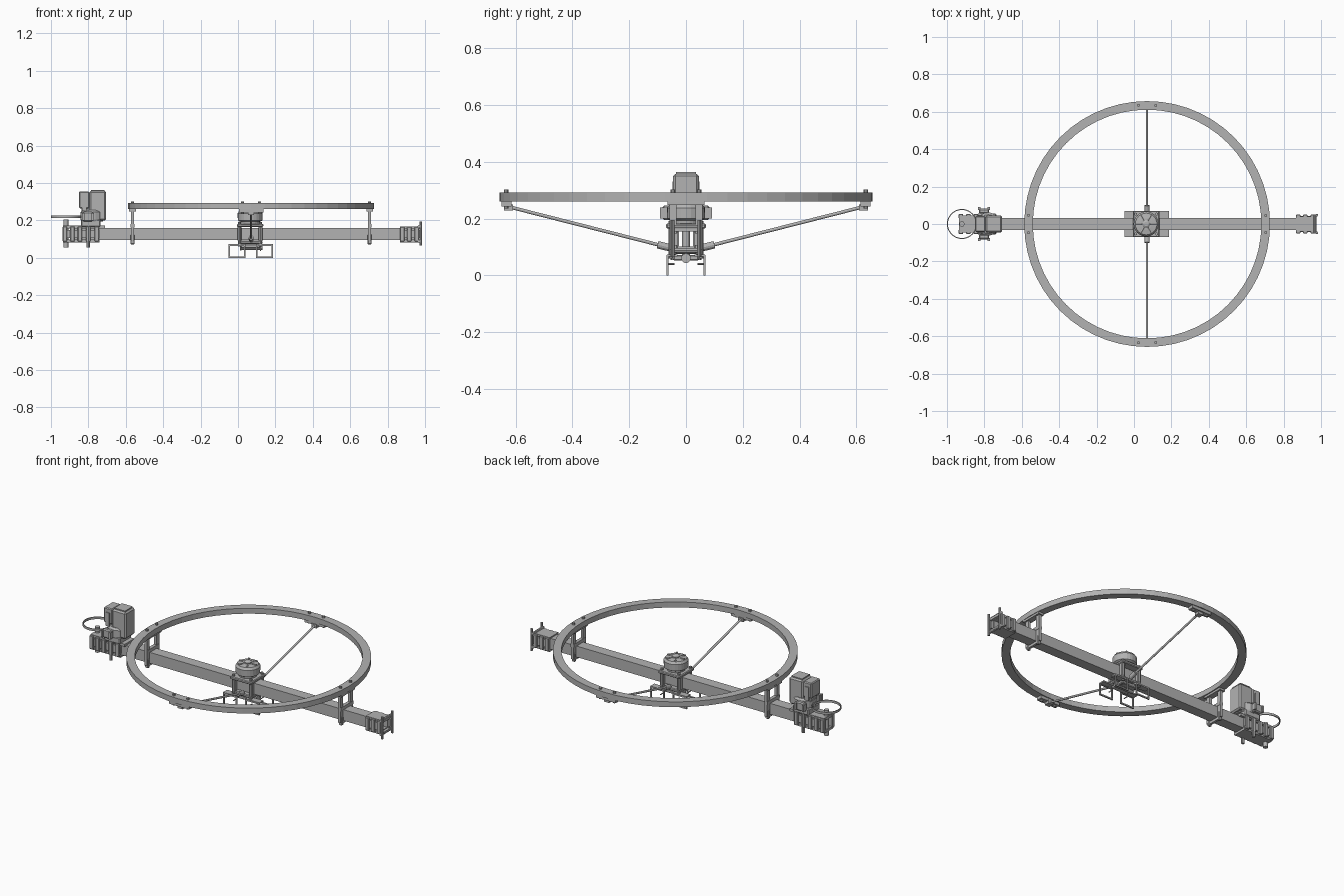
import bpy, bmesh, math
from mathutils import Vector

cube = bpy.data.objects.get("Cube")
if cube:
    bpy.data.objects.remove(cube, do_unlink=True)

grey = bpy.data.materials.new("plain grey")
grey.use_nodes = True
COLOUR = (0.45, 0.45, 0.45, 1)
grey.diffuse_color = COLOUR
grey.node_tree.nodes["Principled BSDF"].inputs["Base Color"].default_value = COLOUR
CX = 0.07   # centre of ring and hub


def finish(name, bm):
    bmesh.ops.recalc_face_normals(bm, faces=bm.faces)
    me = bpy.data.meshes.new(name)
    bm.to_mesh(me)
    bm.free()
    me.materials.append(grey)
    ob = bpy.data.objects.new(name, me)
    bpy.context.collection.objects.link(ob)
    return ob


def box(name, x, y, z, bevel=0):
    bm = bmesh.new()
    bmesh.ops.create_cube(bm, size=1)
    for v in bm.verts:
        v.co = [(a + b) / 2 + c * (b - a) for (a, b), c in zip((x, y, z), v.co)]
    if bevel:
        bmesh.ops.bevel(bm, geom=bm.edges[:], offset=bevel, segments=1, affect='EDGES')
    return finish(name, bm)


def pair(name, x, y, z, bevel=0):
    """Box and its mirror image across y = 0."""
    box(name + "_left", x, y, z, bevel)
    box(name + "_right", x, (-y[1], -y[0]), z, bevel)


def rod(name, a, b, r, sides=12):
    a, b = Vector(a), Vector(b)
    bm = bmesh.new()
    bmesh.ops.create_cone(bm, cap_ends=True, segments=sides, radius1=r, radius2=r, depth=(b - a).length)
    q = (b - a).to_track_quat('Z', 'Y')
    for v in bm.verts:
        v.co = q @ v.co + (a + b) / 2
    return finish(name, bm)


def lathe(name, profile, x, y, sides, closed=False):
    bm = bmesh.new()
    rings = []
    for r, z in profile:
        rings.append([bm.verts.new((x + r * math.cos(t), y + r * math.sin(t), z))
                      for t in (2 * math.pi * i / sides for i in range(sides))])
    for a, b in zip(rings, rings[1:] + (rings[:1] if closed else [])):
        for i in range(sides):
            j = (i + 1) % sides
            bm.faces.new((a[i], a[j], b[j], b[i]))
    if not closed:
        bm.faces.new(rings[0])
        bm.faces.new(rings[-1])
    return finish(name, bm)


def frame(name, w, h, t, depth, place):
    """Rectangular outline of bar t, mapped to space by place(u, v, d)."""
    bm = bmesh.new()
    loops = []
    for d in (-depth / 2, depth / 2):
        for s in (0, t):
            u, v = w / 2 - s, h / 2 - s
            loops.append([bm.verts.new(place(p, q, d)) for p, q in ((-u, -v), (u, -v), (u, v), (-u, v))])
    for a, b in ((0, 1), (1, 3), (3, 2), (2, 0)):
        for i in range(4):
            j = (i + 1) % 4
            bm.faces.new((loops[a][i], loops[a][j], loops[b][j], loops[b][i]))
    return finish(name, bm)


# Hollow square beam
frame("beam", 0.062, 0.065, 0.006, 1.85, lambda u, v, d: (0.035 + d, u, 0.128 + v))

# Large guard ring
lathe("guard_ring", [(0.611, 0.26), (0.657, 0.26), (0.657, 0.292), (0.611, 0.292)], CX, 0, 56, True)

# Ring bolts, struts and beam brackets
for s in (-1, 1):
    for k in (-0.046, 0.046):
        for n, x, y in (("side", CX + s * 0.634, k), ("end", CX + k, s * 0.634)):
            rod("ring_bolt_" + n, (x, y, 0.235), (x, y, 0.302), 0.008, 8)
    box("strut_ring_mount", (CX - 0.065, CX + 0.065), sorted((s * 0.615, s * 0.65)), (0.243, 0.26))
    box("strut_ring_socket", (CX - 0.016, CX + 0.016), sorted((s * 0.61, s * 0.642)), (0.228, 0.25))
    rod("strut", (CX, s * 0.63, 0.243), (CX, s * 0.075, 0.102), 0.006)
    rod("strut_sleeve", (CX, s * 0.1, 0.108), (CX, s * 0.055, 0.097), 0.013)
    x = CX + s * 0.634
    pair("ring_leg", (x - 0.008, x + 0.008), (0.033, 0.058), (0.09, 0.26))
    pair("ring_leg_foot", (x - 0.011, x + 0.011), (0.033, 0.05), (0.072, 0.125), 0.004)
    box("ring_leg_saddle", (x - 0.01, x + 0.01), (-0.058, 0.058), (0.161, 0.18))
    box("ring_leg_strap", (x - 0.007, x + 0.007), (-0.04, 0.04), (0.08, 0.095))
    box("ring_leg_cap", (x - 0.018, x + 0.018), (-0.065, 0.065), (0.248, 0.26))

# Centre hub clamped round the beam
box("hub_top_plate", (CX - 0.075, CX + 0.065), (-0.07, 0.07), (0.165, 0.182), 0.004)
box("hub_bottom_plate", (CX - 0.07, CX + 0.06), (-0.055, 0.055), (0.075, 0.092), 0.004)
box("hub_tray", (CX - 0.055, CX + 0.05), (-0.045, 0.045), (0.052, 0.072), 0.004)
rod("hub_nub", (CX - 0.06, 0, 0.06), (CX + 0.06, 0, 0.06), 0.017)
for s in (-1, 1):
    x = CX - 0.005 + s * 0.056
    pair("hub_clamp", (x - 0.011, x + 0.011), (0.034, 0.058), (0.09, 0.168), 0.003)
    for k in (-1, 1):
        rod("hub_screw", (x, k * 0.053, 0.06), (x, k * 0.053, 0.192), 0.008, 8)
        # Open skid loops under the hub
        c = CX - 0.002 + s * 0.073
        frame("skid_loop", 0.092, 0.072, 0.008, 0.008,
              lambda u, v, d, c=c, k=k: (c + u, k * 0.065 + d, 0.036 + v))
        box("skid_arm", (c - 0.046, c + 0.046), sorted((k * 0.03, k * 0.067)), (0.066, 0.074))
        rod("skid_tab", (c - s * 0.02, k * 0.065, 0.04), (c - s * 0.02, k * 0.04, 0.04), 0.003, 8)

# Central motor with a vented bell
M = CX - 0.005
lathe("motor_base", [(0.05, 0.18), (0.052, 0.2)], M, 0, 24)
lathe("motor_bell", [(0.056, 0.194), (0.066, 0.2), (0.067, 0.238), (0.058, 0.251), (0.03, 0.255)], M, 0, 24)
lathe("motor_cap", [(0.022, 0.25), (0.022, 0.262), (0.012, 0.268)], M, 0, 16)
for i in range(6):
    t = math.pi * i / 3
    d = Vector((math.cos(t), math.sin(t), 0))
    c = Vector((M, 0, 0.253))
    rod("motor_spoke", c + d * 0.015, c + d * 0.055, 0.006, 6)

# Ribbed clamp at the left end of the beam
for x in (0.878, 0.915, 0.955):
    pair("end_rib", (x - 0.012, x + 0.012), (0.03, 0.05), (0.088, 0.166), 0.003)
pair("end_rail", (0.87, 0.975), (0.03, 0.043), (0.105, 0.15))
box("end_top_plate", (0.865, 0.975), (-0.04, 0.04), (0.155, 0.168))
box("end_bottom_plate", (0.865, 0.975), (-0.04, 0.04), (0.083, 0.097))
for s in (-1, 1):
    rod("end_post", (0.978, s * 0.047, 0.065), (0.978, s * 0.047, 0.195), 0.007, 8)
    rod("end_cross_pin", (0.968, -0.05, 0.128 + s * 0.04), (0.968, 0.05, 0.128 + s * 0.04), 0.008, 8)

# Tail clamp at the right end of the beam
for x in (-0.925, -0.885, -0.845, -0.8, -0.755):
    pair("tail_rib", (x - 0.012, x + 0.012), (0.03, 0.053), (0.088, 0.168), 0.003)
pair("tail_rail", (-0.935, -0.74), (0.03, 0.044), (0.105, 0.15))
box("tail_top_plate", (-0.935, -0.71), (-0.045, 0.045), (0.157, 0.172))
box("tail_bottom_plate", (-0.935, -0.74), (-0.042, 0.042), (0.083, 0.097))
rod("tail_post", (-0.92, 0, 0.055), (-0.92, 0, 0.205), 0.014)
for s in (-1, 1):
    rod("tail_pin", (-0.8, s * 0.045, 0.055), (-0.8, s * 0.045, 0.19), 0.009, 8)

# Tail drive unit: mount, gearbox and two housings
box("tail_mount", (-0.84, -0.735), (-0.055, 0.055), (0.165, 0.205), 0.006)
lathe("tail_turntable", [(0.058, 0.195), (0.062, 0.205), (0.062, 0.245), (0.05, 0.255)], -0.78, 0, 20)
pair("tail_ear", (-0.83, -0.775), (0.055, 0.082), (0.195, 0.247), 0.006)
for x in (-0.828, -0.777):
    pair("tail_ear_tip", (x - 0.006, x + 0.006), (0.075, 0.091), (0.2, 0.24))
box("drive_housing", (-0.795, -0.705), (-0.045, 0.045), (0.2, 0.358), 0.008)
box("drive_lid", (-0.785, -0.715), (-0.036, 0.036), (0.355, 0.364))
box("control_housing", (-0.85, -0.795), (-0.042, 0.042), (0.265, 0.355), 0.005)
box("control_neck", (-0.838, -0.79), (-0.03, 0.03), (0.24, 0.27))
pair("control_strap", (-0.835, -0.81), (0.04, 0.047), (0.25, 0.33))

# Thin bumper loop at the tail
lathe("bumper_loop", [(0.075, 0.213), (0.08, 0.213), (0.08, 0.226), (0.075, 0.226)], -0.92, 0, 40, True)
